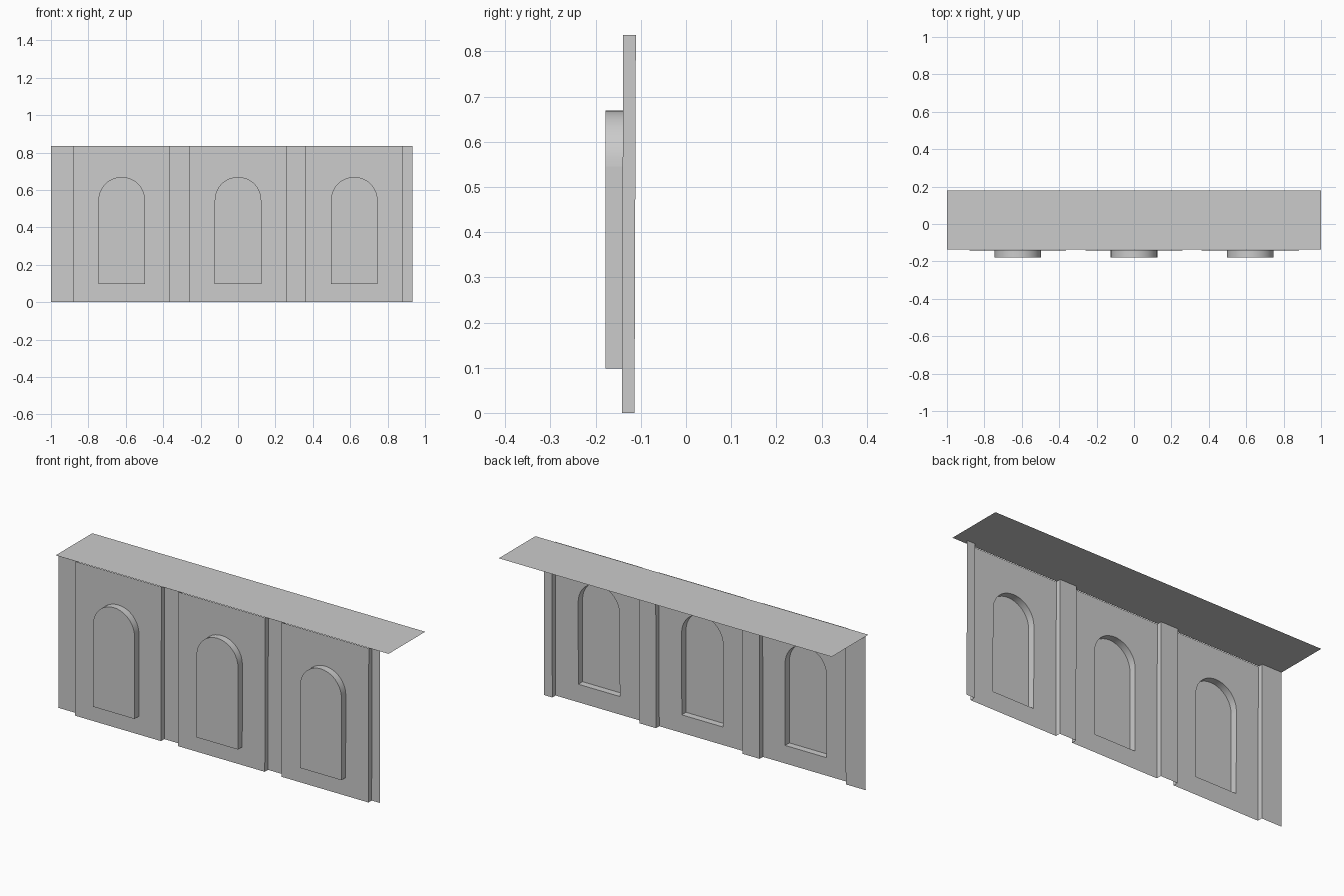
import bpy, bmesh, math

if "Cube" in bpy.data.objects:
    bpy.data.objects.remove(bpy.data.objects["Cube"])

TOP = 0.836
TILT = 0.003                      # the wall leans very slightly forward at its foot
FRONT, BACK, WINDOW = -0.139, -0.111, -0.178


def lean(y, z):
    return y - TILT * (1 - z / TOP)


def finish(bm, name):
    mesh = bpy.data.meshes.new(name)
    bm.to_mesh(mesh)
    bm.free()
    obj = bpy.data.objects.new(name, mesh)
    bpy.context.collection.objects.link(obj)
    return obj


def sheet(name, corners):
    bm = bmesh.new()
    bm.faces.new([bm.verts.new(c) for c in corners])
    return finish(bm, name)


def arch(cx, half=0.1245, sill=0.098, spring=0.545, steps=20):
    # arched outline, counter-clockwise seen from the front
    pts = [(cx - half, sill), (cx + half, sill)]
    for i in range(steps + 1):
        a = math.pi * i / steps
        pts.append((cx + half * math.cos(a), spring + half * math.sin(a)))
    return pts


def loop(bm, pts, y):
    vs = [bm.verts.new((x, lean(y, z), z)) for x, z in pts]
    es = [bm.edges.new((vs[i], vs[(i + 1) % len(vs)])) for i in range(len(vs))]
    return vs, es


def panel(name, x0, x1):
    # wall face with an arched opening
    bm = bmesh.new()
    cx = (x0 + x1) / 2
    _, outer = loop(bm, [(x0, 0), (x1, 0), (x1, TOP), (x0, TOP)], FRONT)
    _, inner = loop(bm, arch(cx), FRONT)
    bmesh.ops.triangle_fill(bm, edges=outer + inner, use_beauty=True, normal=(0, -1, 0))
    # step back to the recessed pilaster on each side
    for x in (x0, x1):
        vs = [bm.verts.new((x, lean(y, z), z)) for y, z in
              ((FRONT, 0), (BACK, 0), (BACK, TOP), (FRONT, TOP))]
        bm.faces.new(vs if x == x1 else vs[::-1])
    finish(bm, name)


def window(name, cx):
    # raised arched window box, open at the back
    bm = bmesh.new()
    pts = arch(cx)
    rear = [bm.verts.new((x, lean(FRONT, z), z)) for x, z in pts]
    front = [bm.verts.new((x, WINDOW, z)) for x, z in pts]
    bm.faces.new(front)
    for i in range(len(pts)):
        j = (i + 1) % len(pts)
        bm.faces.new((front[j], front[i], rear[i], rear[j])).smooth = i > 1 and j > 1
    for e in bm.edges:
        if len(e.link_faces) == 2 and e.calc_face_angle() > math.radians(30):
            e.smooth = False
    finish(bm, name)


# Three wall bays with windows
bays = [(-0.88, -0.363), (-0.26, 0.26), (0.36, 0.883)]
for n, (x0, x1) in enumerate(bays, 1):
    panel(f"wall_panel_{n}", x0, x1)
    window(f"arched_window_{n}", (x0 + x1) / 2)

# Recessed strips between and beside the bays
edges = [-1.0] + [x for bay in bays for x in bay] + [0.932]
for n in range(4):
    x0, x1 = edges[2 * n], edges[2 * n + 1]
    yb = lean(BACK, 0)
    sheet(f"recessed_strip_{n + 1}",
          [(x0, yb, 0), (x1, yb, 0), (x1, BACK, TOP), (x0, BACK, TOP)])

# Flat canopy sheet
sheet("roof_canopy", [(-1, -0.136, TOP), (1, -0.136, TOP), (1, 0.178, TOP), (-1, 0.178, TOP)])
